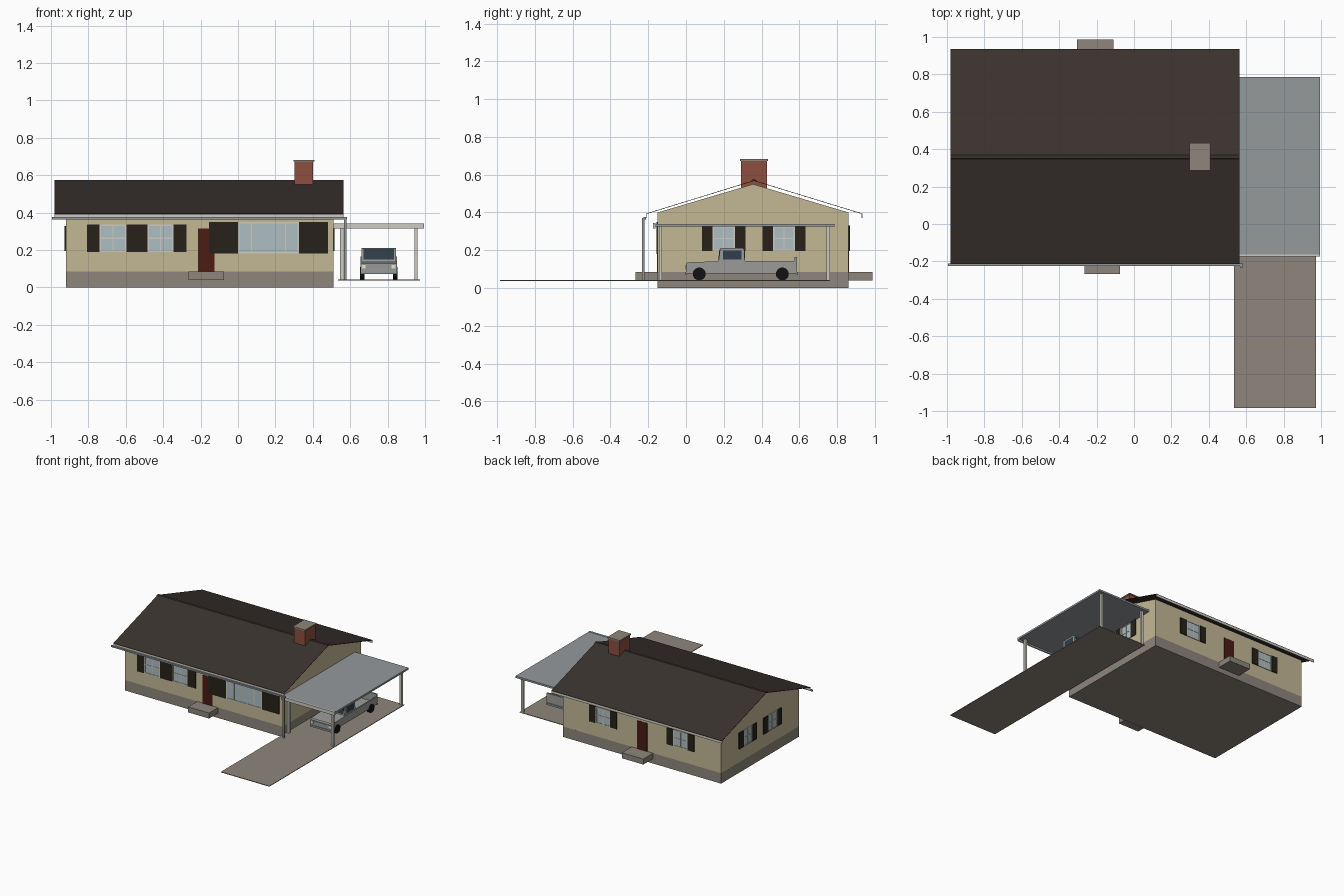
import bpy, bmesh, math
from mathutils import Matrix

if "Cube" in bpy.data.objects:
    bpy.data.objects.remove(bpy.data.objects["Cube"])

COLORS = {
    "siding": (.55, .48, .30), "shingle": (.042, .032, .027), "concrete": (.27, .24, .20),
    "door": (.07, .012, .007), "shutter": (.02, .016, .010), "glass": (.43, .52, .54),
    "brick": (.27, .08, .05), "metal": (.30, .32, .33), "trim": (.62, .60, .54),
    "truck": (.33, .33, .32), "rubber": (.006, .006, .006), "dark_glass": (.03, .05, .07),
    "lamp": (.8, .78, .65),
}
MATS = {}
for key, c in COLORS.items():
    MATS[key] = bpy.data.materials.new(key)
    MATS[key].diffuse_color = (*c, 1)


def finish(name, bm, mat):
    bmesh.ops.recalc_face_normals(bm, faces=bm.faces)
    me = bpy.data.meshes.new(name)
    bm.to_mesh(me)
    bm.free()
    me.materials.append(MATS[mat])
    ob = bpy.data.objects.new(name, me)
    bpy.context.collection.objects.link(ob)
    return ob


def box(name, x, y, z, mat):
    bm = bmesh.new()
    mid = [(a + b) / 2 for a, b in (x, y, z)]
    size = [abs(b - a) for a, b in (x, y, z)]
    bmesh.ops.create_cube(bm, size=1, matrix=Matrix.Translation(mid) @ Matrix.Diagonal((*size, 1)))
    return finish(name, bm, mat)


def prism(name, profile, x0, x1, mat):
    """Extrude a closed (y, z) profile along x."""
    bm = bmesh.new()
    f = bm.faces.new([bm.verts.new((x0, y, z)) for y, z in profile])
    new = bmesh.ops.extrude_face_region(bm, geom=[f])["geom"]
    bmesh.ops.translate(bm, verts=[v for v in new if isinstance(v, bmesh.types.BMVert)], vec=(x1 - x0, 0, 0))
    return finish(name, bm, mat)


# House extents
X0, X1, Y0, Y1 = -.92, .51, -.15, .86


def wall_box(name, wall, u, z, d, mat):
    """Thin panel on a wall: u runs along the wall, d is how far it stands out."""
    out = {"front": (Y0 - d, Y0 + .002), "back": (Y1 - .002, Y1 + d),
           "left": (X0 - d, X0 + .002), "right": (X1 - .002, X1 + d)}[wall]
    if wall in ("front", "back"):
        return box(name, u, out, z, mat)
    return box(name, out, u, z, mat)


def window(wall, u, z, shutter, mullions=(.5,), rail=True):
    name = wall + "_window"
    (a, b), (lo, hi) = u, z
    t = .008
    wall_box(name + "_glass", wall, u, z, .002, "glass")
    for k, p in enumerate((a, b - t)):
        wall_box(f"{name}_jamb", wall, (p, p + t), z, .006, "trim")
    for p in (lo, hi - t):
        wall_box(f"{name}_sill", wall, (a + t, b - t), (p, p + t), .006, "trim")
    for f in mullions:
        m = a + (b - a) * f
        wall_box(f"{name}_mullion", wall, (m - .003, m + .003), (lo + t, hi - t), .005, "trim")
    if rail:
        m = (lo + hi) / 2
        wall_box(f"{name}_rail", wall, (a + t, b - t), (m - .003, m + .003), .0045, "trim")
    for s0, s1 in ((a - shutter, a), (b, b + shutter)):
        wall_box(wall + "_shutter", wall, (s0, s1), z, .007, "shutter")


# Foundation and gabled walls
box("foundation", (X0, X1), (Y0, Y1), (0, .085), "concrete")
prism("walls", [(Y0, .085), (Y1, .085), (Y1, .40), (.355, .55), (Y0, .40)], X0, X1, "siding")

# Roof sheets, ridge cap, eave boards and gutter
RY, RZ = .36, .57
prism("roof", [(-.213, .394), (RY, RZ), (.935, .394), (.935, .391), (RY, RZ - .003), (-.213, .391)],
      -.98, .565, "shingle")
prism("ridge_cap", [(RY - .014, .569), (RY - .010, .574), (RY + .010, .574), (RY + .014, .569)],
      -.98, .565, "shingle")
for n, y in (("front", -.212), ("back", .930)):
    box(n + "_fascia", (-.98, .565), (y, y + .004), (.372, .394), "trim")
box("gutter", (-.995, .583), (-.224, -.212), (.364, .376), "metal")
box("downspout", (.566, .58), (-.232, -.22), (.04, .37), "metal")

# Chimney
box("chimney", (.302, .402), (.292, .428), (.50, .672), "brick")
box("chimney_cap", (.296, .408), (.286, .434), (.672, .682), "concrete")

# Windows
for u in ((-.74, -.597), (-.485, -.345)):
    window("front", u, (.19, .335), .066 if u[0] < -.6 else .07)
box("front_shutter_filler", (-.56, -.53), (Y0 - .0065, Y0), (.19, .335), "shutter")
window("front", (0, .325), (.18, .35), .155, (.22, .78), False)
for side in ("left", "right"):
    for u in ((.14, .26), (.46, .577)):
        window(side, u, (.195, .328), .056)
for c in (.145, -.555):
    window("back", (c - .066, c + .066), (.195, .33), .058)

# Doors and steps
wall_box("front_door", "front", (-.215, -.125), (.085, .315), .004, "door")
wall_box("back_door", "back", (-.253, -.16), (.085, .315), .004, "door")
box("front_step", (-.265, -.075), (-.267, Y0), (.04, .085), "concrete")
box("back_step", (-.305, -.11), (Y1, .987), (.04, .085), "concrete")

# Driveway and carport
box("driveway", (.535, .973), (-.985, .76), (.037, .042), "concrete")
box("carport_roof", (X1, .995), (-.168, .785), (.325, .340), "metal")
box("carport_front_beam", (X1, .995), (-.175, -.162), (.315, .343), "trim")
for x in (.555, .952):
    for y in (-.135, .752):
        box("carport_post", (x - .009, x + .009), (y - .009, y + .009), (.04, .326), "trim")

# Pickup truck: lower body with hood, cab, open bed
TX0, TX1 = .655, .85
TC = (TX0 + TX1) / 2
prism("truck_body", [(0, .078), (.585, .078), (.585, .098), (.312, .098), (.312, .142),
                     (.175, .142), (.008, .136), (0, .128)], TX0, TX1, "truck")
prism("truck_cab", [(.172, .138), (.312, .138), (.308, .208), (.300, .212), (.188, .212), (.180, .208)],
      TX0 + .006, TX1 - .006, "truck")
for x in (TX0, TX1 - .01):
    box("truck_bed_side", (x, x + .01), (.312, .585), (.095, .142), "truck")
box("truck_tailgate", (TX0, TX1), (.575, .587), (.095, .165), "truck")
prism("windshield", [(.171, .150), (.180, .150), (.186, .204), (.177, .204)], TX0 + .016, TX1 - .016, "dark_glass")
box("rear_window", (TX0 + .02, TX1 - .02), (.305, .3125), (.152, .200), "dark_glass")
for x in (TX0 + .0055, TX1 - .0055):
    box("side_window", (x - .001, x + .001), (.195, .295), (.152, .200), "dark_glass")
box("grille", (TX0 + .035, TX1 - .035), (-.002, .01), (.098, .122), "metal")
for y in (-.006, .583):
    box("bumper", (TX0, TX1), (y, y + .01), (.072, .086), "metal")

# Wheels and headlights
for x, lx in ((TX0 + .008, TX0 + .018), (TX1 - .008, TX1 - .018)):
    box("headlight", (lx - .01, lx + .01), (-.003, .005), (.102, .12), "lamp")
    for y in (.07, .51):
        bm = bmesh.new()
        bmesh.ops.create_cone(bm, cap_ends=True, segments=20, radius1=.034, radius2=.034, depth=.024,
                              matrix=Matrix.Translation((x, y, .075)) @ Matrix.Rotation(math.pi / 2, 4, "Y"))
        finish("wheel", bm, "rubber")

for m in bpy.data.materials:
    if m.users and not m.is_grease_pencil:
        m.use_nodes = True
        m.node_tree.nodes["Principled BSDF"].inputs["Base Color"].default_value = m.diffuse_color
